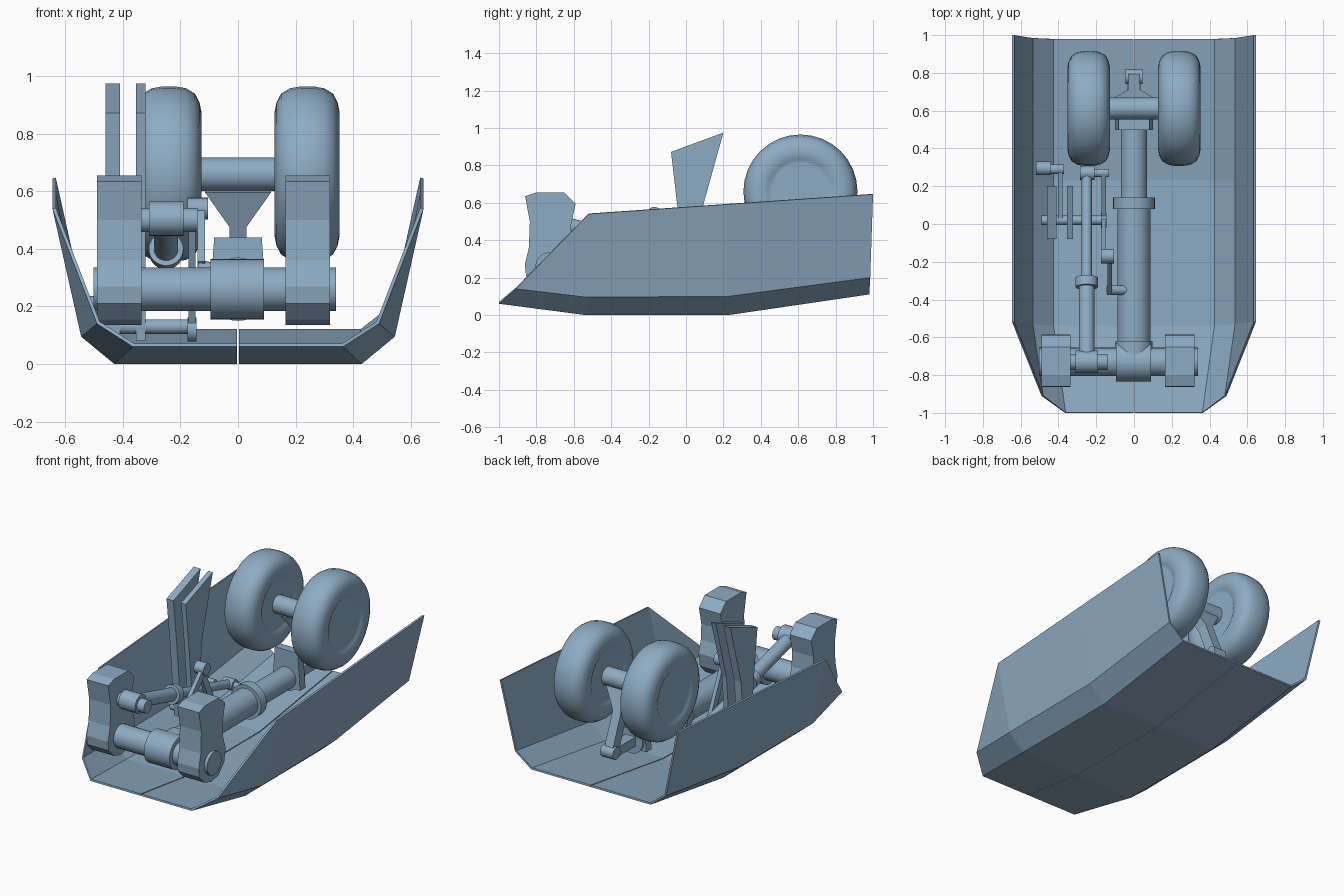
import bpy, bmesh, math
from mathutils import Vector, Matrix

if "Cube" in bpy.data.objects:
    bpy.data.objects.remove(bpy.data.objects["Cube"], do_unlink=True)

paint = bpy.data.materials.new("steel_blue")
paint.use_nodes = True
COLOUR = (0.27, 0.41, 0.55, 1)
paint.diffuse_color = COLOUR
paint.node_tree.nodes["Principled BSDF"].inputs["Base Color"].default_value = COLOUR


def finish(name, bm, smooth=False, recalc=True):
    if recalc:
        bmesh.ops.recalc_face_normals(bm, faces=bm.faces)
    mesh = bpy.data.meshes.new(name)
    bm.to_mesh(mesh)
    bm.free()
    mesh.materials.append(paint)
    ob = bpy.data.objects.new(name, mesh)
    bpy.context.collection.objects.link(ob)
    if smooth:
        bpy.ops.object.select_all(action='DESELECT')
        ob.select_set(True)
        bpy.context.view_layer.objects.active = ob
        bpy.ops.object.shade_smooth_by_angle(angle=math.radians(35))
    return ob


def lathe(name, p, q, profile, seg=28):
    """Revolve (distance, radius) pairs around the line from p towards q."""
    p, q = Vector(p), Vector(q)
    place = Matrix.Translation(p) @ (q - p).to_track_quat('Z', 'Y').to_matrix().to_4x4()
    bm = bmesh.new()
    rings = []
    for d, r in profile:
        rings.append([bm.verts.new(place @ Vector((r * math.cos(a), r * math.sin(a), d)))
                      for a in (2 * math.pi * k / seg for k in range(seg))])
    for a, b in zip(rings, rings[1:]):
        for k in range(seg):
            n = (k + 1) % seg
            bm.faces.new((a[k], a[n], b[n], b[k]))
    bm.faces.new(rings[0])
    bm.faces.new(rings[-1])
    return finish(name, bm, True)


def rod(name, p, q, r, seg=24):
    return lathe(name, p, q, [(0, r), ((Vector(q) - Vector(p)).length, r)], seg)


def plate(name, outline, x0, x1):
    """Extrude a (y, z) outline from x0 to x1."""
    bm = bmesh.new()
    face = bm.faces.new([bm.verts.new((x0, y, z)) for y, z in outline])
    new = bmesh.ops.extrude_face_region(bm, geom=[face])["geom"]
    bmesh.ops.translate(bm, vec=(x1 - x0, 0, 0),
                        verts=[v for v in new if isinstance(v, bmesh.types.BMVert)])
    return finish(name, bm)


def bar(name, p, q, w, h, w_end=None):
    """Straight bar from p to q, w wide in x, optionally flaring to w_end."""
    p, q = Vector(p), Vector(q)
    side = Vector((1, 0, 0))
    up = (q - p).cross(side).normalized() * h / 2
    bm = bmesh.new()
    for c, width in ((p, w), (q, w_end or w)):
        for s in (-1, 1):
            for t in (-1, 1):
                bm.verts.new(c + side * s * width / 2 + up * t)
    bmesh.ops.convex_hull(bm, input=bm.verts)
    bmesh.ops.dissolve_limit(bm, angle_limit=0.01, verts=bm.verts, edges=bm.edges)
    return finish(name, bm)


# Pair of bay doors: centre, floor edge, chamfer edge and rim at each station
stations = [
    [(.003, -1, .06), (.365, -1, .06), (.49, -.91, .14)],
    [(.003, -.54, 0), (.43, -.54, 0), (.545, -.53, .095), (.645, -.52, .54)],
    [(.003, .23, 0), (.43, .23, 0), (.545, .23, .1), (.645, .23, .592)],
    [(.003, .98, .11), (.43, .98, .11), (.545, .985, .2), (.645, 1, .645)],
]
bm = bmesh.new()
rows = [[bm.verts.new(c) for c in s] for s in stations]
rows[0].append(rows[0][2])
for a, b in zip(rows, rows[1:]):
    for j in range(3):
        bm.faces.new(list(dict.fromkeys((a[j], b[j], b[j + 1], a[j + 1]))))
doors = finish("bay_doors", bm, recalc=False)
shell = doors.modifiers.new("thickness", 'SOLIDIFY')
shell.thickness = 0.012
shell.offset = -1
mirror = doors.modifiers.new("other_door", 'MIRROR')
mirror.use_mirror_merge = False

# Wheels with rounded tyres and shallow hub recesses
half = [(.1, .15), (.1, .165), (.106, .175), (.113, .215), (.106, .25), (.09, .28), (.06, .298), (.02, .305)]
tyre = [(-d, r) for d, r in half] + [(d, r) for d, r in reversed(half)]
for name, x in (("left_wheel", .24), ("right_wheel", -.24)):
    lathe(name, (x, .612, .66), (x + 1, .612, .66), tyre, 32)
rod("axle", (-.16, .612, .66), (.16, .612, .66), .058)

# Main pivot tube with hub and mounting lugs
rod("pivot_tube", (-.502, -.73, .26), (.34, -.73, .26), .075)
rod("pivot_hub", (-.095, -.73, .26), (.09, -.73, .26), .105, 32)
lug = [(-.86, .635), (-.8, .655), (-.65, .655), (-.59, .595), (-.615, .48), (-.61, .38),
       (-.585, .3), (-.6, .21), (-.66, .15), (-.73, .135), (-.8, .155), (-.855, .21),
       (-.862, .27), (-.84, .36), (-.835, .5)]
plate("left_lug", lug, .165, .32)
plate("right_lug", lug, -.49, -.335)

# Main strut, stepped along its length
lathe("main_strut", (0, -.7, .26), (0, 1, .26),
      [(0, .098), (.08, .098), (.08, .088), (.78, .088), (.78, .11), (.84, .11),
       (.84, .07), (1.2, .07), (1.2, .085), (1.27, .085)], 32)
bar("strut_end_block", (0, .525, .2), (0, .525, .44), .2, .055, .165)
bar("strut_tail", (0, .55, .26), (0, .75, .26), .07, .06)
rod("tail_pin", (-.045, .78, .265), (.045, .78, .265), .04)
bar("trailing_arm", (0, .77, .27), (0, .68, .49), .06, .07)
bar("trailing_arm_flare", (0, .68, .49), (0, .63, .61), .06, .07, .23)

# Retraction actuator sloping down towards the back
rod("actuator_hub", (-.31, -.73, .505), (-.19, -.73, .505), .06)
rod("actuator_pin", (-.335, -.73, .5), (-.14, -.73, .5), .042)
lathe("actuator", (-.25, -.73, .505), (-.25, .27, .24),
      [(0, .042), (.41, .042), (.41, .06), (.46, .06), (.46, .027), (1.03, .027)])
rod("actuator_end", (-.285, .27, .24), (-.21, .27, .24), .036)
rod("actuator_end_pin", (-.21, .27, .24), (-.135, .27, .24), .022)

# Pair of tall tapering link plates
tall = [(-.08, .872), (.2, .975), (.09, .58), (.045, .08), (0, .08), (-.045, .57)]
plate("outer_link_plate", tall, -.46, -.41)
plate("inner_link_plate", tall, -.355, -.322)
rod("link_shaft", (-.49, .02, .13), (-.145, .02, .13), .025)

# Small linkage between shaft, actuator and strut
for i, (p, q) in enumerate([((-.16, .02, .12), (-.16, .27, .24)),
                            ((-.16, .02, .12), (-.16, -.17, .54)),
                            ((-.128, -.17, .54), (-.128, -.36, .34))]):
    bar("linkage_bar_%d" % (i + 1), p, q, .025, .045)
rod("linkage_joint", (-.175, -.17, .54), (-.105, -.17, .54), .038)
rod("shaft_boss", (-.175, .02, .12), (-.145, .02, .12), .042)
rod("linkage_stub", (-.14, -.35, .34), (-.03, -.35, .31), .025)

# Side motor on the outer wall
rod("side_motor", (-.52, .295, .2), (-.44, .295, .2), .036)
rod("side_motor_shaft", (-.44, .29, .2), (-.37, .29, .2), .026)
bar("side_motor_arm", (-.39, .29, .2), (-.39, .02, .13), .025, .04)
